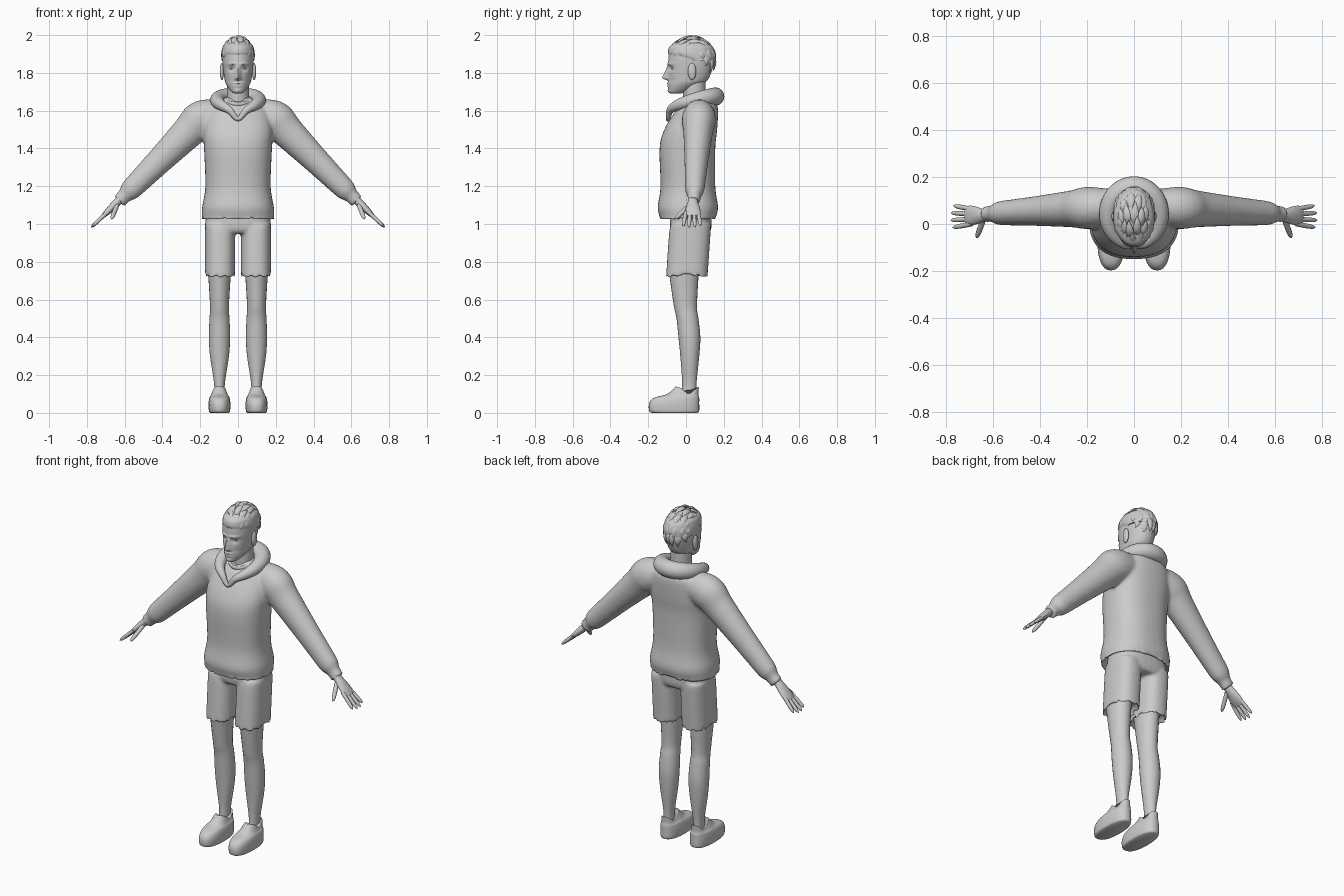
import bpy, bmesh, math
from math import sin, cos, pi, exp, radians
from mathutils import Vector, Matrix

cube = bpy.data.objects.get("Cube")
if cube:
    bpy.data.objects.remove(cube, do_unlink=True)

GREY = (.6, .6, .6, 1)
SIDES = (("left", 1), ("right", -1))
FORWARD, UP = Vector((0, 1, 0)), Vector((0, 0, 1))

material = bpy.data.materials.new("plain_grey")
material.use_nodes = True
material.diffuse_color = GREY
material.node_tree.nodes["Principled BSDF"].inputs["Base Color"].default_value = GREY


def smooth_path(points, steps, closed):
    """Catmull-Rom interpolation of (x, y, z, radius_a, radius_b) points."""
    count, path = len(points), []

    def point(i):
        return points[i % count] if closed else points[max(0, min(count - 1, i))]

    for i in range(count if closed else count - 1):
        neighbours = [point(i + k) for k in (-1, 0, 1, 2)]
        for step in range(steps):
            t = step / steps
            path.append([b + t / 2 * (c - a + t * (2*a - 5*b + 4*c - d + t * (3*(b - c) + d - a)))
                         for a, b, c, d in zip(*neighbours)])
    return path if closed else path + [list(points[-1])]


def loft(bm, points, across=None, segments=24, steps=4, closed=False, power=2, side=1):
    """Skin rings along a path: level rings, or square to the path if across is given."""
    path, rings = smooth_path(points, steps, closed), []
    count = len(path)
    for i, (x, y, z, radius_a, radius_b) in enumerate(path):
        a, b = Vector((1, 0, 0)), FORWARD
        if across:
            after = path[(i + 1) % count] if closed else path[min(i + 1, count - 1)]
            before = path[i - 1] if closed else path[max(i - 1, 0)]
            tangent = (Vector(after[:3]) - Vector(before[:3])).normalized()
            b = (across - tangent * across.dot(tangent)).normalized()
            a = b.cross(tangent)
        ring = []
        for k in range(segments):
            angle = 2 * pi * k / segments
            u, v = (math.copysign(abs(f) ** (2 / power), f) for f in (cos(angle), sin(angle)))
            spot = Vector((x, y, z)) + a * max(radius_a, .001) * u + b * max(radius_b, .001) * v
            ring.append(bm.verts.new((spot.x * side, spot.y, spot.z)))
        rings.append(ring)
    for i in range(count if closed else count - 1):
        ring, following = rings[i], rings[(i + 1) % count]
        for k in range(segments):
            j = (k + 1) % segments
            bm.faces.new((ring[k], ring[j], following[j], following[k]))
    if not closed:
        bm.faces.new(rings[0])
        bm.faces.new(rings[-1])


def stack(*rows, x=0):
    """Rows of (height, front, back, half width) to level rings."""
    return [(x, (front + back) / 2, z, width, (back - front) / 2) for z, front, back, width in rows]


def open_hem(rings):
    """Turn the lowest edge inward, so that the garment looks hollow from below."""
    x, y, z, width, depth = rings[0]
    return [(x, y, z + .04, width * .8, depth * .8)] + rings


def finger(bm, start, end, radius, side):
    """A straight digit with a rounded tip."""
    points = [(*Vector(start).lerp(Vector(end), t), *[radius * (1 - t ** 6) ** .5] * 2)
              for t in (0, .4, .7, .9, 1)]
    loft(bm, points, FORWARD, segments=10, side=side)


def ball(name, center, size):
    bm = bmesh.new()
    shape = Matrix.LocRotScale(Vector(center), None, Vector(size))
    bmesh.ops.create_uvsphere(bm, u_segments=16, v_segments=10, radius=1, matrix=shape)
    finish(bm, name)


def finish(bm, name, fuse=0):
    bmesh.ops.recalc_face_normals(bm, faces=bm.faces)
    mesh = bpy.data.meshes.new(name)
    bm.to_mesh(mesh)
    bm.free()
    part = bpy.data.objects.new(name, mesh)
    bpy.context.collection.objects.link(part)
    mesh.materials.append(material)
    mesh.shade_smooth()
    if fuse:  # weld overlapping volumes into one soft surface
        remesh = part.modifiers.new("fuse", 'REMESH')
        remesh.mode, remesh.voxel_size, remesh.use_smooth_shade = 'VOXEL', fuse, True
        soften = part.modifiers.new("soften", 'SMOOTH')
        soften.factor, soften.iterations = .5, 6
    else:
        bpy.ops.object.select_all(action='DESELECT')
        part.select_set(True)
        bpy.context.view_layer.objects.active = part
        bpy.ops.object.shade_smooth_by_angle(angle=radians(50))


def build(name, points, **options):
    bm = bmesh.new()
    loft(bm, points, **options)
    finish(bm, name)


# Sweater: body and sleeves fused, sleeves falling at 45 degrees
bm = bmesh.new()
body = stack((1.02, -.14, .16, .19), (1.04, -.14, .16, .19), (1.09, -.15, .17, .19), (1.2, -.135, .155, .173),
             (1.4, -.14, .155, .18), (1.5, -.115, .165, .185), (1.6, -.055, .17, .165),
             (1.64, -.02, .16, .13), (1.67, 0, .13, .07))
loft(bm, open_hem(body), segments=40, power=2.4)
for label, side in SIDES:
    sleeve = [(x, .08 - .06 * x, min(1.57, 1.75 - x), radius, radius * .9)
              for x, radius in ((.06, .07), (.13, .09), (.2, .1), (.26, .088), (.4, .072),
                                (.5, .063), (.57, .056), (.6, .04), (.63, .038))]
    loft(bm, sleeve, FORWARD, side=side)
finish(bm, "sweater", fuse=.009)

# Hood: a roll that thickens from the V at the chest to the back of the neck
hood = []
for k in range(16):
    angle = k * pi / 8
    rear = (1 - cos(angle)) / 2
    radius = .012 + .036 * rear ** .5
    hood.append((.11 * sin(angle), .03 - .125 * cos(angle), 1.555 + .12 * rear ** .3, radius, radius))
build("hood", hood, across=UP, closed=True)

# Shirt collar: a thin sloping band around the neck
band = [(.068 * cos(k), .04 + .068 * sin(k), 1.655 + .02 * sin(k), .008, .012)
        for k in (i * pi / 4 for i in range(8))]
build("shirt_collar", band, across=UP, closed=True, segments=10)

# Shorts: pelvis and two open legs fused
bm = bmesh.new()
loft(bm, stack((.95, -.07, .12, .13), (.98, -.085, .135, .17), (1.06, -.085, .135, .17)), segments=32, power=2.6)
for label, side in SIDES:
    trouser = stack((.715, -.105, .115, .08), (.73, -.105, .115, .08), (.95, -.09, .13, .08),
                    (1, -.08, .13, .08), x=.095)
    loft(bm, open_hem(trouser), power=2.5, side=side)
finish(bm, "shorts", fuse=.008)

for label, side in SIDES:
    # Leg with calf and knee
    leg = stack((.06, -.03, .055, .03), (.15, -.02, .055, .028), (.3, -.03, .07, .05), (.4, -.04, .076, .056),
                (.5, -.05, .066, .053), (.57, -.065, .058, .05), (.78, -.095, .07, .063), x=.098)
    build(label + "_leg", leg, side=side)

    # Shoe whose collar dips at the ankle
    bm = bmesh.new()
    shoe = stack((0, -.18, .06, .05), (.01, -.195, .07, .056), (.05, -.195, .07, .058), (.08, -.17, .07, .053),
                 (.1, -.1, .066, .044), (.14, -.055, .068, .034), x=.098)
    loft(bm, shoe, power=2.4, side=side, segments=32)
    for v in bm.verts:
        above = max(0, v.co.z - .085)
        v.co.z -= above * .7 * exp(-((v.co.y - .015) / .035) ** 2)
    finish(bm, label + "_shoe")

    # Hand: flat palm, four spread fingers and a thumb
    bm = bmesh.new()
    palm = [(x, .036, 1.755 - x, thickness, width) for x, thickness, width in
            ((.6, .024, .026), (.635, .022, .026), (.665, .02, .036), (.695, .016, .042), (.715, .01, .038))]
    loft(bm, palm, FORWARD, segments=16, side=side)
    for i in range(4):
        reach = .07 + .02 * sin(.6 + i * .7)
        base = Vector((.69, .021 * i, 1.064))
        finger(bm, base, base + Vector((reach, .01 * (i - 1.5), -.94 * reach)), .0105, side)
    finger(bm, (.64, .02, 1.1), (.67, -.06, 1.025), .012, side)
    finish(bm, label + "_hand")

    ball(label + "_ear", (.085 * side, .032, 1.807), (.011, .022, .045))
    ball(label + "_eye", (.033 * side, -.066, 1.823), (.014, .01, .006))

# Neck
build("neck", stack((1.57, -.01, .12, .065), (1.66, -.015, .105, .058), (1.78, -.015, .105, .058)))

# Head: each feature is (push, across, height, half width, half height), mirrored
features = ((.013, .033, 1.823, .018, .012), (-.008, .032, 1.848, .028, .007), (-.006, .012, 1.77, .008, .009),
            (-.008, 0, 1.738, .022, .012), (.008, 0, 1.738, .026, .003), (-.006, 0, 1.705, .02, .01),
            (.004, .05, 1.755, .015, .02))
bm = bmesh.new()
skull = stack((1.69, -.08, -.03, .015), (1.7, -.09, 0, .035), (1.74, -.094, .085, .063), (1.77, -.093, .12, .072),
              (1.84, -.094, .145, .081), (1.88, -.093, .15, .083), (1.92, -.086, .143, .08),
              (1.95, -.066, .12, .066), (1.98, .02, .05, .01))
loft(bm, skull, segments=72, steps=8, power=2.15)
for v in bm.verts:
    x, y, z = v.co
    if y < -.02:
        nose = max(0, min((1.845 - z) / .07, (z - 1.758) / .014, 1))
        v.co.y -= .034 * nose * exp(-(x / .012) ** 2)
        for push, across, height, wide, tall in features:
            v.co.y += push * exp(-((abs(x) - across) / wide) ** 2 - ((z - height) / tall) ** 2)
finish(bm, "head")

# Hair: a close cap under leaf-shaped locks swept from brow to nape
cap = stack((1.865, -.02, .153, .086), (1.89, -.085, .157, .089), (1.92, -.094, .15, .086),
            (1.95, -.075, .13, .073), (1.985, .01, .06, .02))
build("hair_cap", cap, segments=36)
bm = bmesh.new()
for row in range(6):
    count = 7 - row % 2
    for i in range(count):
        column, start = radians(19 * (i - (count - 1) / 2)), 12 + 31 * row
        lock = []
        for t in (0, .25, .5, .75, 1):
            pitch = radians(start + 44 * t + 5 * sin(i * 2.3 + row))
            yaw = column + .1 * t * sin(i * 1.7 + row)
            lift = .96 + .12 * t ** .6
            width = .017 * sin(pi * (.15 + .85 * t))
            lock.append((.085 * lift * sin(yaw), .03 - .12 * lift * cos(yaw) * cos(pitch),
                         1.87 + .118 * lift * cos(yaw) * sin(pitch), width * .45, width))
        middle = radians(start + 22)
        flat = Vector((cos(column), sin(column) * cos(middle), -sin(column) * sin(middle)))
        loft(bm, lock, flat, segments=8, steps=3)
finish(bm, "hair_locks")
